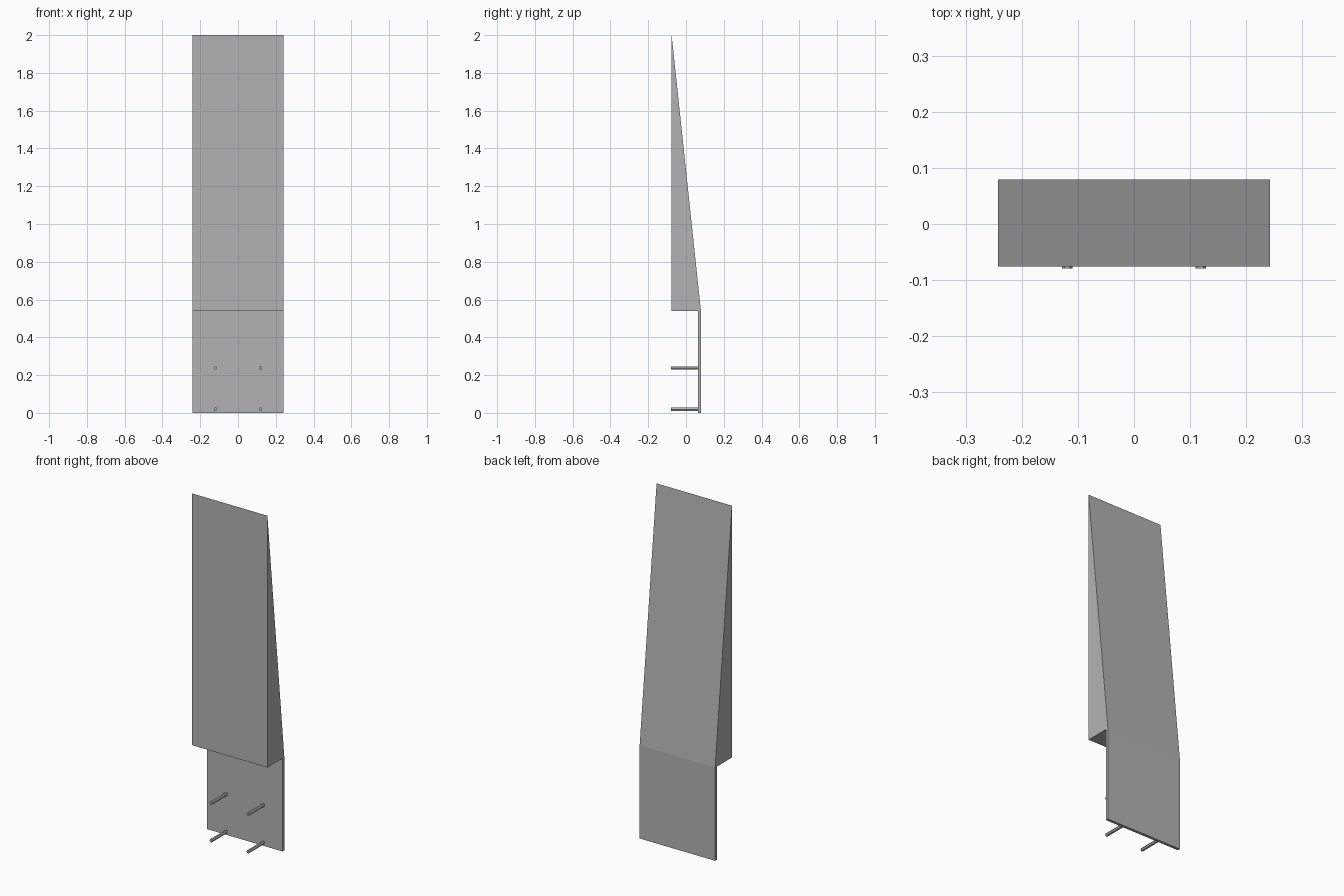
import bpy
import bmesh
from math import radians
from mathutils import Matrix

cube = bpy.data.objects.get("Cube")
if cube:
    bpy.data.objects.remove(cube, do_unlink=True)

HALF_WIDTH = 0.242
BACK = 0.079
FRONT = -0.076
SHOULDER = 0.54

grey = bpy.data.materials.new("mid_grey")
grey.use_nodes = True
colour = (0.45, 0.45, 0.45, 1)
grey.diffuse_color = colour
grey.node_tree.nodes["Principled BSDF"].inputs["Base Color"].default_value = colour


def add_object(name, bm):
    bmesh.ops.recalc_face_normals(bm, faces=bm.faces)
    mesh = bpy.data.meshes.new(name)
    bm.to_mesh(mesh)
    bm.free()
    mesh.materials.append(grey)
    obj = bpy.data.objects.new(name, mesh)
    bpy.context.collection.objects.link(obj)
    return obj


def extrude_profile(name, profile):
    """Sweep a (y, z) outline across the full width."""
    bm = bmesh.new()
    face = bm.faces.new([bm.verts.new((-HALF_WIDTH, y, z)) for y, z in profile])
    swept = bmesh.ops.extrude_face_region(bm, geom=[face])["geom"]
    moved = [v for v in swept if isinstance(v, bmesh.types.BMVert)]
    bmesh.ops.translate(bm, verts=moved, vec=(2 * HALF_WIDTH, 0, 0))
    return add_object(name, bm)


def add_peg(name, x, z, start, end):
    """Six-sided rod running front to back."""
    bm = bmesh.new()
    turn = Matrix.Rotation(radians(90), 4, "X") @ Matrix.Rotation(radians(30), 4, "Z")
    bmesh.ops.create_cone(bm, cap_ends=True, segments=6, radius1=0.0095,
                          radius2=0.0095, depth=end - start,
                          matrix=Matrix.Translation((x, (start + end) / 2, z)) @ turn)
    # Put corners, rather than flats, at the left and right of the rod
    if max(v.co.x for v in bm.verts) - x < 0.009:
        bmesh.ops.rotate(bm, verts=bm.verts, cent=(x, 0, z),
                         matrix=Matrix.Rotation(radians(30), 3, "Y"))
    return add_object(name, bm)


# Tall wedge, tapering to an edge at the top front
extrude_profile("wedge_body", [(FRONT, SHOULDER), (BACK, SHOULDER), (FRONT, 2.0)])

# Thin mounting plate below the wedge
plate_front = BACK - 0.016
extrude_profile("back_plate", [(plate_front, 0), (BACK, 0),
                               (BACK, SHOULDER), (plate_front, SHOULDER)])

# Four pegs projecting forward from the plate
for side, x in (("right", -0.119), ("left", 0.119)):
    for level, z in (("lower", 0.019), ("upper", 0.237)):
        add_peg(f"{level}_{side}_peg", x, z, -BACK, plate_front + 0.002)
